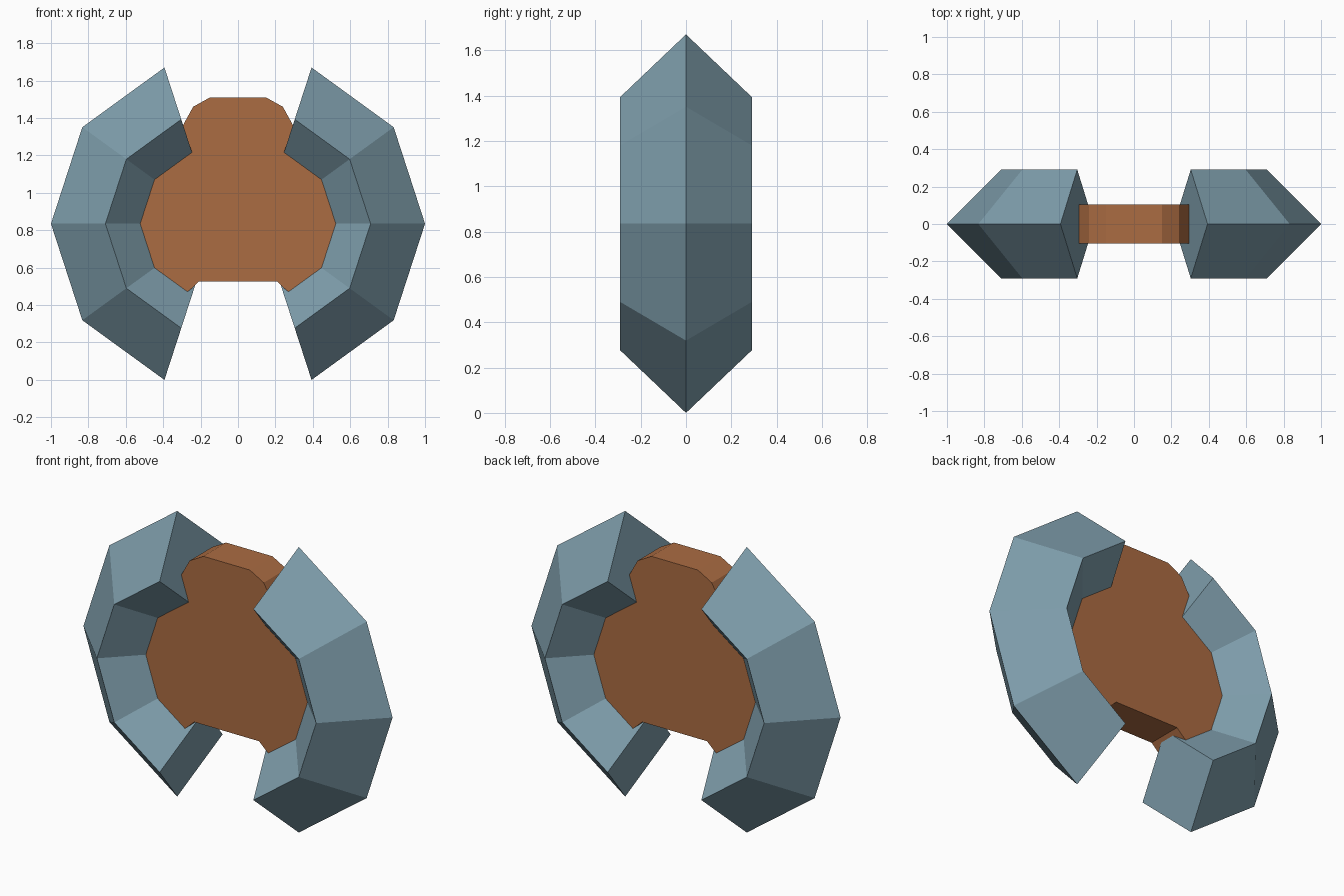
import bpy, bmesh
from math import cos, sin, radians

if "Cube" in bpy.data.objects:
    bpy.data.objects.remove(bpy.data.objects["Cube"])

CZ, R, r, SHIFT = 0.835, 0.587, 0.291, 0.122


def material(name, color):
    m = bpy.data.materials.new(name)
    m.diffuse_color = (*color, 1)
    m.use_nodes = True
    m.node_tree.nodes["Principled BSDF"].inputs["Base Color"].default_value = m.diffuse_color
    return m


def finish(bm, name, mat):
    bmesh.ops.recalc_face_normals(bm, faces=bm.faces)
    me = bpy.data.meshes.new(name)
    bm.to_mesh(me)
    bm.free()
    me.materials.append(mat)
    ob = bpy.data.objects.new(name, me)
    bpy.context.collection.objects.link(ob)
    return ob


# Curved side arm: diamond section swept along part of a decagon, ends capped
def arm(name, side, mat):
    bm = bmesh.new()
    rings = []
    for a in (-72, -36, 0, 36, 72):
        c, s = cos(radians(a)), sin(radians(a))
        ring = []
        for dr, y in ((r, 0), (0, r), (-r, 0), (0, -r)):
            ring.append(bm.verts.new((side * (SHIFT + (R + dr) * c), y, CZ + (R + dr) * s)))
        rings.append(ring)
    for p, q in zip(rings, rings[1:]):
        for i in range(4):
            j = (i + 1) % 4
            bm.faces.new((p[i], p[j], q[j], q[i]))
    bm.faces.new(rings[0])
    bm.faces.new(rings[-1])
    return finish(bm, name, mat)


# Flat centre plate: mirrored half outline, thickened along y
def plate(name, half, depth, mat):
    bm = bmesh.new()
    outline = half + [(-x, z) for x, z in reversed(half)]
    front = bm.faces.new([bm.verts.new((x, -depth, z)) for x, z in outline])
    new = bmesh.ops.extrude_face_region(bm, geom=[front], use_keep_orig=True)
    verts = [v for v in new["geom"] if isinstance(v, bmesh.types.BMVert)]
    bmesh.ops.translate(bm, verts=verts, vec=(0, 2 * depth, 0))
    return finish(bm, name, mat)


steel = material("blue_grey", (0.21, 0.34, 0.41))
rust = material("rust_brown", (0.41, 0.15, 0.055))

arm("right_arm", 1, steel)
arm("left_arm", -1, steel)
plate("centre_plate",
      [(0.15, 1.51), (0.24, 1.46), (0.295, 1.36), (0.35, 1.26), (0.50, 1.10),
       (0.58, 0.835), (0.50, 0.57), (0.32, 0.43), (0.25, 0.487), (0.21, 0.525)],
      0.105, rust)
